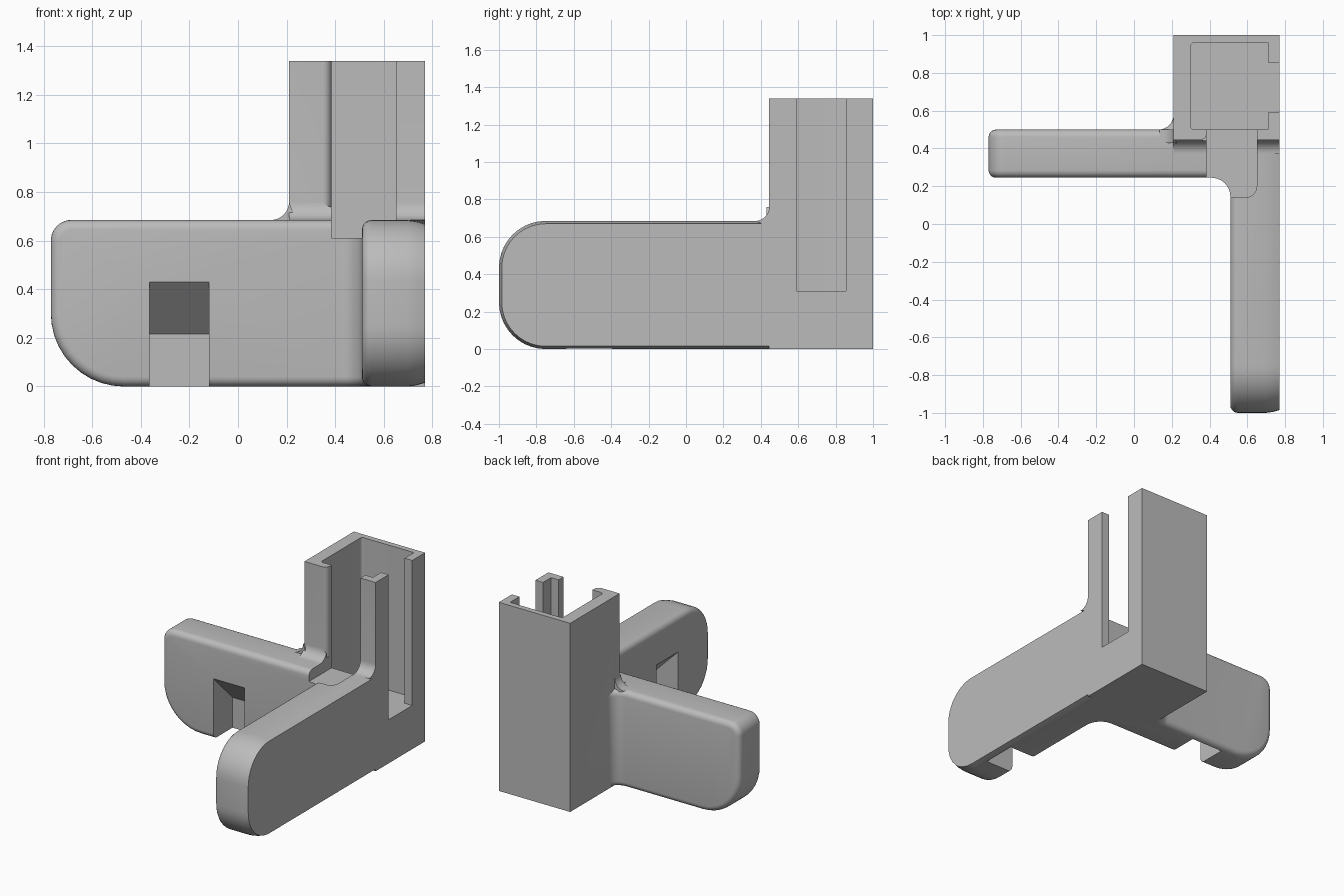
import bpy, bmesh
from math import sin, cos, pi, radians

if "Cube" in bpy.data.objects:
    bpy.data.objects.remove(bpy.data.objects["Cube"])

gray = bpy.data.materials.new("plain_gray")
gray.diffuse_color = (0.5, 0.5, 0.5, 1)
gray.use_nodes = True
gray.node_tree.nodes["Principled BSDF"].inputs["Base Color"].default_value = gray.diffuse_color


def rounded(u0, u1, v0, v1, radii, seg=10):
    """Rounded rectangle; radii run from the (u0, v0) corner anticlockwise."""
    def outline(inset):
        a, b, c, d = u0 + inset, u1 - inset, v0 + inset, v1 - inset
        pts = []
        for k, (u, v, su, sv) in enumerate(((a, c, 1, 1), (b, c, -1, 1), (b, d, -1, -1), (a, d, 1, -1))):
            if radii[k] == 0:
                pts.append((u, v))
                continue
            r = max(radii[k] - inset, 0.002)
            for i in range(seg + 1):
                t = pi + k * pi / 2 + i * pi / 2 / seg
                pts.append((u + su * r + r * cos(t), v + sv * r + r * sin(t)))
        return pts
    return outline


def corner_fill(u, v, r, su, sv, ext=0.05, seg=10):
    """Area between the corner (u, v) and an arc of radius r."""
    cu, cv = u - su * r, v - sv * r

    def outline(inset):
        q = r + inset
        pts = [(cu + su * q * cos(i * pi / 2 / seg), cv + sv * q * sin(i * pi / 2 / seg)) for i in range(seg + 1)]
        return pts + [(u + su * ext, v + sv * ext)]
    return outline


def loft(name, axis, outline, stations):
    """Stack outlines along an axis; each station is (position, inset)."""
    place = {'x': lambda u, v, w: (w, u, v),
             'y': lambda u, v, w: (u, w, v),
             'z': lambda u, v, w: (u, v, w)}[axis]
    bm = bmesh.new()
    rings = [[bm.verts.new(place(u, v, w)) for u, v in outline(i)] for w, i in stations]
    n = len(rings[0])
    for a, b in zip(rings, rings[1:]):
        for i in range(n):
            j = (i + 1) % n
            bm.faces.new((a[i], a[j], b[j], b[i]))
    bm.faces.new(rings[0])
    bm.faces.new(rings[-1])
    bmesh.ops.recalc_face_normals(bm, faces=bm.faces)
    me = bpy.data.meshes.new(name)
    bm.to_mesh(me)
    bm.free()
    me.materials.append(gray)
    ob = bpy.data.objects.new(name, me)
    bpy.context.collection.objects.link(ob)
    return ob


def soft(w, direction, r=0.04, seg=5):
    """Stations of a rounded edge starting at w and going inward."""
    return [(w + direction * r * (1 - cos(i * pi / 2 / seg)), r * (1 - sin(i * pi / 2 / seg))) for i in range(seg + 1)]


def flat(a, b):
    return [(a, 0), (b, 0)]


def both(a, b):
    return soft(a, 1) + soft(b, -1)[::-1]


def poly(*pts):
    return lambda inset: list(pts)


def combine(target, other, op):
    mod = target.modifiers.new(op.lower(), 'BOOLEAN')
    mod.operation, mod.solver, mod.object = op, 'EXACT', other
    bpy.context.view_layer.objects.active = target
    bpy.ops.object.modifier_apply(modifier=mod.name)
    bpy.data.objects.remove(other, do_unlink=True)


square = (0, 0, 0, 0)
H = 0.685

# Square column
body = loft("corner_bracket", 'z', rounded(0.21, 0.77, 0.445, 1.0, square), flat(0, 1.34))

# Two arms and the concave fillets that blend them together
parts = [
    loft("left_arm", 'y', rounded(-0.77, 0.62, 0, H, (0.30, 0, 0, 0.085)), both(0.245, 0.5)),
    loft("front_arm", 'x', rounded(-1.0, 0.48, 0, H, (0.25, 0, 0, 0.25)),
         soft(0.51, 1) + [(0.70, 0), (0.735, 0.005), (0.77, 0.015)]),
    loft("arm_corner", 'z', corner_fill(0.51, 0.245, 0.10, 1, 1), both(0, H)),
    loft("back_corner", 'z', corner_fill(0.21, 0.5, 0.08, 1, -1), both(0, H)),
    loft("side_fillet", 'y', corner_fill(0.21, H, 0.075, 1, -1), flat(0.43, 0.5)),
    loft("front_fillet", 'x', corner_fill(0.445, H, 0.075, 1, -1), flat(0.21, 0.77)),
]
for p in parts:
    combine(body, p, 'UNION')

# Pocket, slots and the two wedge notches
cutters = [
    loft("pocket", 'z', rounded(0.30, 0.71, 0.50, 0.96, (0.02, 0, 0, 0.02)), flat(0.31, 1.5)),
    loft("side_slot", 'z', rounded(0.68, 0.9, 0.59, 0.855, square), flat(0.31, 1.5)),
    loft("front_slot", 'z', rounded(0.385, 0.65, 0.14, 0.53, (0, 0.06, 0, 0)), flat(0.61, 1.5)),
    loft("slot_rounding", 'z', corner_fill(0.385, 0.445, 0.035, 1, -1, 0.004), flat(0.70, 1.5)),
    loft("left_notch", 'x', poly((0.2, -0.1), (0.2, 0.475), (0.46, 0.215), (0.46, -0.1)), flat(-0.365, -0.12)),
    loft("front_notch", 'y', poly((0.465, -0.1), (0.465, 0.475), (0.725, 0.215), (0.725, -0.1)), flat(-0.64, -0.395)),
]
for c in cutters:
    c.hide_render = True
    combine(body, c, 'DIFFERENCE')

bpy.ops.object.select_all(action='DESELECT')
body.select_set(True)
bpy.context.view_layer.objects.active = body
bpy.ops.object.shade_smooth_by_angle(angle=radians(30))
